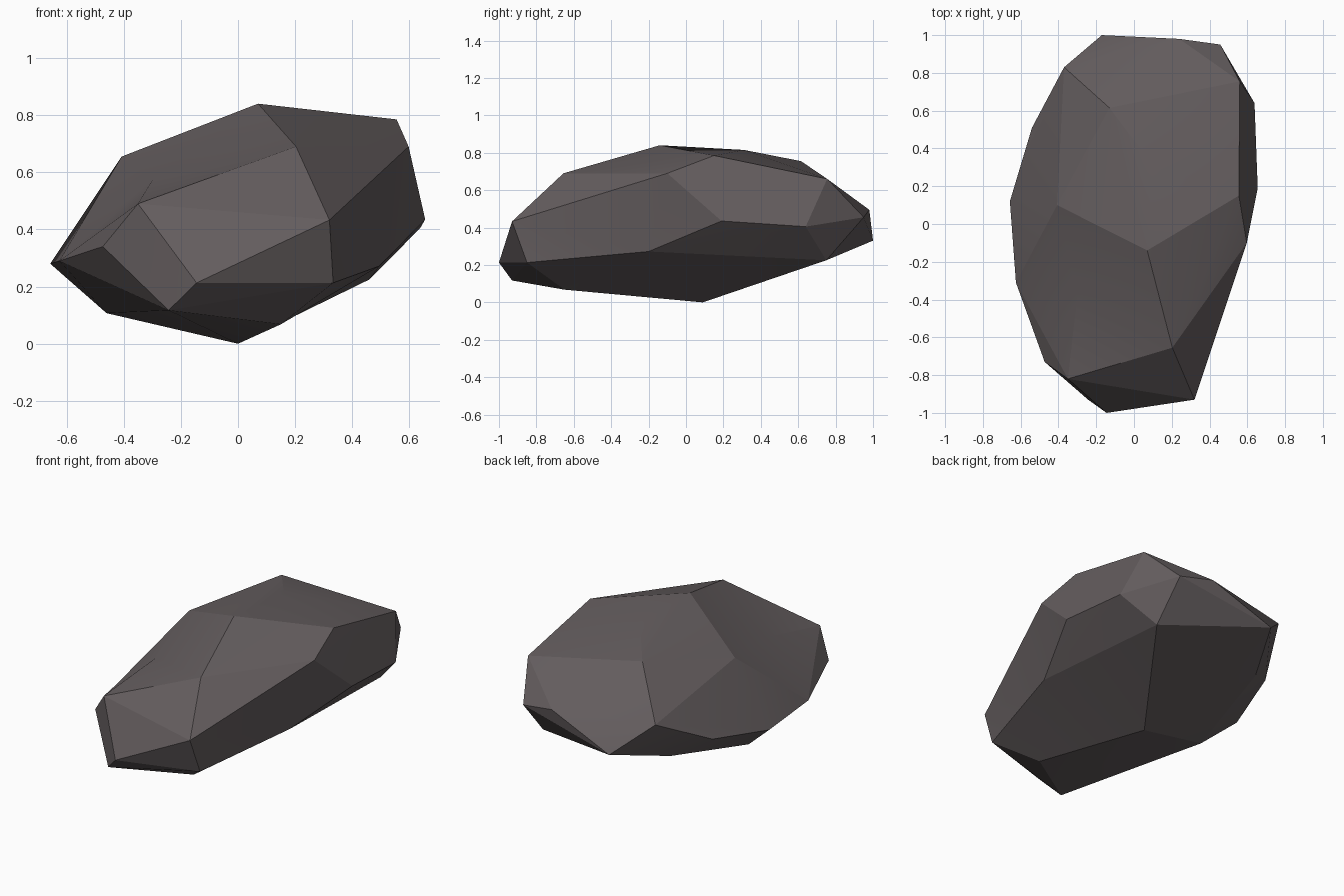
import bpy, bmesh, math

if "Cube" in bpy.data.objects:
    bpy.data.objects.remove(bpy.data.objects["Cube"])

# Corner points of the boulder, wrapped in a convex hull
upper = [(.07, -.14, .84), (.555, .15, .785), (.597, -.10, .69), (.203, -.655, .69),
         (-.407, .10, .655), (-.13, .615, .755), (.10, .31, .815), (.56, .755, .66),
         (-.35, -.82, .49), (-.37, .83, .505), (.24, .98, .495)]
rim = [(.655, .19, .435), (.638, .64, .405), (.457, .95, .455), (-.17, 1.0, .33),
       (-.54, .51, .34), (-.657, .12, .28), (-.625, -.31, .29), (-.473, -.73, .34),
       (.32, -.93, .433), (.333, -.85, .213), (-.145, -1.0, .213)]
under = [(-.243, -.93, .117), (.15, -.65, .068), (0, .09, 0), (-.46, .04, .107),
         (-.35, .65, .238), (.46, .75, .225)]

bm = bmesh.new()
for p in upper + rim + under:
    bm.verts.new(p)
verts = list(bm.verts)
U, R, B = verts[:11], verts[11:22], verts[22:]
bmesh.ops.convex_hull(bm, input=bm.verts)


def dent(ring, point):
    """Replace the hull faces spanned by the ring with a fan around a sunken point."""
    ring = set(ring)
    faces = [f for f in bm.faces if set(f.verts) <= ring]
    inside = set(faces)
    border = [e for e in {e for f in faces for e in f.edges}
              if sum(f in inside for f in e.link_faces) == 1]
    pairs = [tuple(e.verts) for e in border]
    bmesh.ops.delete(bm, geom=faces, context='FACES_KEEP_BOUNDARY')
    tip = bm.verts.new(point)
    for a, b in pairs:
        bm.faces.new((a, b, tip))


# Dents on the upper left slope and on the lower right flank
dent([U[8], U[3], U[0], U[4], R[6]], (-.30, -.38, .572))
dent([R[9], R[8], U[2], R[0], R[1], B[5], B[2], B[1]], (.495, -.20, .272))

loose = [v for v in bm.verts if not v.link_faces]
bmesh.ops.delete(bm, geom=loose, context='VERTS')
wires = [e for e in bm.edges if not e.link_faces]
bmesh.ops.delete(bm, geom=wires, context='EDGES')
bmesh.ops.recalc_face_normals(bm, faces=bm.faces)

mesh = bpy.data.meshes.new("boulder")
bm.to_mesh(mesh)
bm.free()
boulder = bpy.data.objects.new("boulder", mesh)
bpy.context.collection.objects.link(boulder)

# Stone colour
stone = bpy.data.materials.new("dark grey stone")
stone.diffuse_color = (.125, .108, .111, 1)
stone.use_nodes = True
stone.node_tree.nodes["Principled BSDF"].inputs["Base Color"].default_value = stone.diffuse_color
mesh.materials.append(stone)

# Soft shallow edges, crisp steep ones
bpy.context.view_layer.objects.active = boulder
boulder.select_set(True)
bpy.ops.object.shade_smooth_by_angle(angle=math.radians(16))
